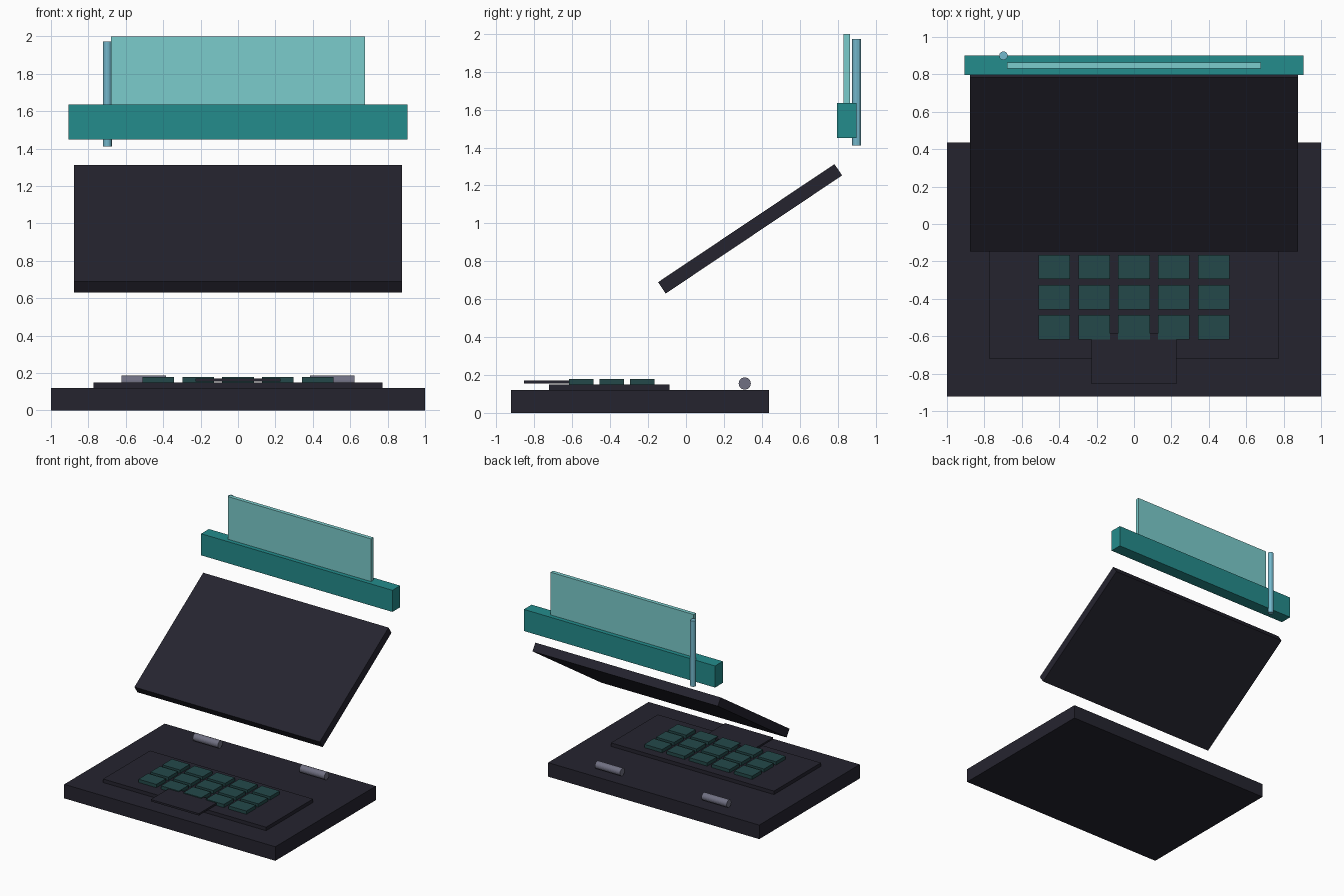
import bpy
import math
from mathutils import Matrix

cube = bpy.data.objects.get("Cube")
if cube:
    bpy.data.objects.remove(cube, do_unlink=True)


def material(name, r, g, b):
    """Flat material from display (sRGB) values, stored as linear."""
    colour = [((c / 255 + 0.055) / 1.055) ** 2.4 for c in (r, g, b)] + [1.0]
    mat = bpy.data.materials.new(name)
    mat.use_nodes = True
    mat.diffuse_color = colour
    bsdf = mat.node_tree.nodes["Principled BSDF"]
    bsdf.inputs["Base Color"].default_value = colour
    bsdf.inputs["Roughness"].default_value = 0.6
    return mat


charcoal = material("charcoal", 37, 36, 47)
dark_teal = material("dark teal", 36, 73, 74)
steel = material("steel grey", 112, 112, 130)
teal = material("teal", 36, 140, 140)
glass = material("pale aqua", 123, 204, 204)
sky = material("sky blue", 116, 184, 204)


def box(name, size, centre, mat, tilt=0):
    """Box with its size baked into the mesh, tilted about x."""
    bpy.ops.mesh.primitive_cube_add(size=1, location=centre)
    obj = bpy.context.object
    obj.name = name
    obj.data.transform(Matrix.Diagonal((*size, 1)))
    obj.rotation_euler.x = math.radians(tilt)
    obj.data.materials.append(mat)
    return obj


def rod(name, radius, length, centre, mat, sides, along_x=False):
    bpy.ops.mesh.primitive_cylinder_add(
        vertices=sides, radius=radius, depth=length, location=centre,
        rotation=(0, math.pi / 2 if along_x else 0, 0))
    obj = bpy.context.object
    obj.name = name
    obj.data.materials.append(mat)
    return obj


# Base slab, raised keyboard deck and trackpad
box("base", (2.0, 1.36, 0.12), (0, -0.243, 0.06), charcoal)
box("keyboard_deck", (1.545, 0.635, 0.03), (0, -0.405, 0.135), charcoal)
box("trackpad", (0.455, 0.27, 0.016), (0, -0.72, 0.163), charcoal)

# Keys in three rows of five
for row in range(3):
    for col in range(5):
        box(f"key_{row + 1}_{col + 1}", (0.17, 0.13, 0.028),
            ((col - 2) * 0.213, -0.23 - row * 0.161, 0.164), dark_teal)

# Hinge barrels
for side, sign in (("left", 1), ("right", -1)):
    rod(f"hinge_{side}", 0.032, 0.238, (sign * 0.505, 0.31, 0.155),
        steel, 24, along_x=True)

# Floating tilted lid
box("lid", (1.756, 1.12, 0.072), (0, 0.338, 0.971), charcoal, tilt=33.8)

# Upper bar with upright panel and antenna
box("upper_bar", (1.812, 0.105, 0.185), (0, 0.848, 1.542), teal)
box("upright_panel", (1.356, 0.033, 0.365), (0, 0.848, 1.8175), glass)
rod("antenna", 0.023, 0.563, (-0.698, 0.90, 1.692), sky, 12)
